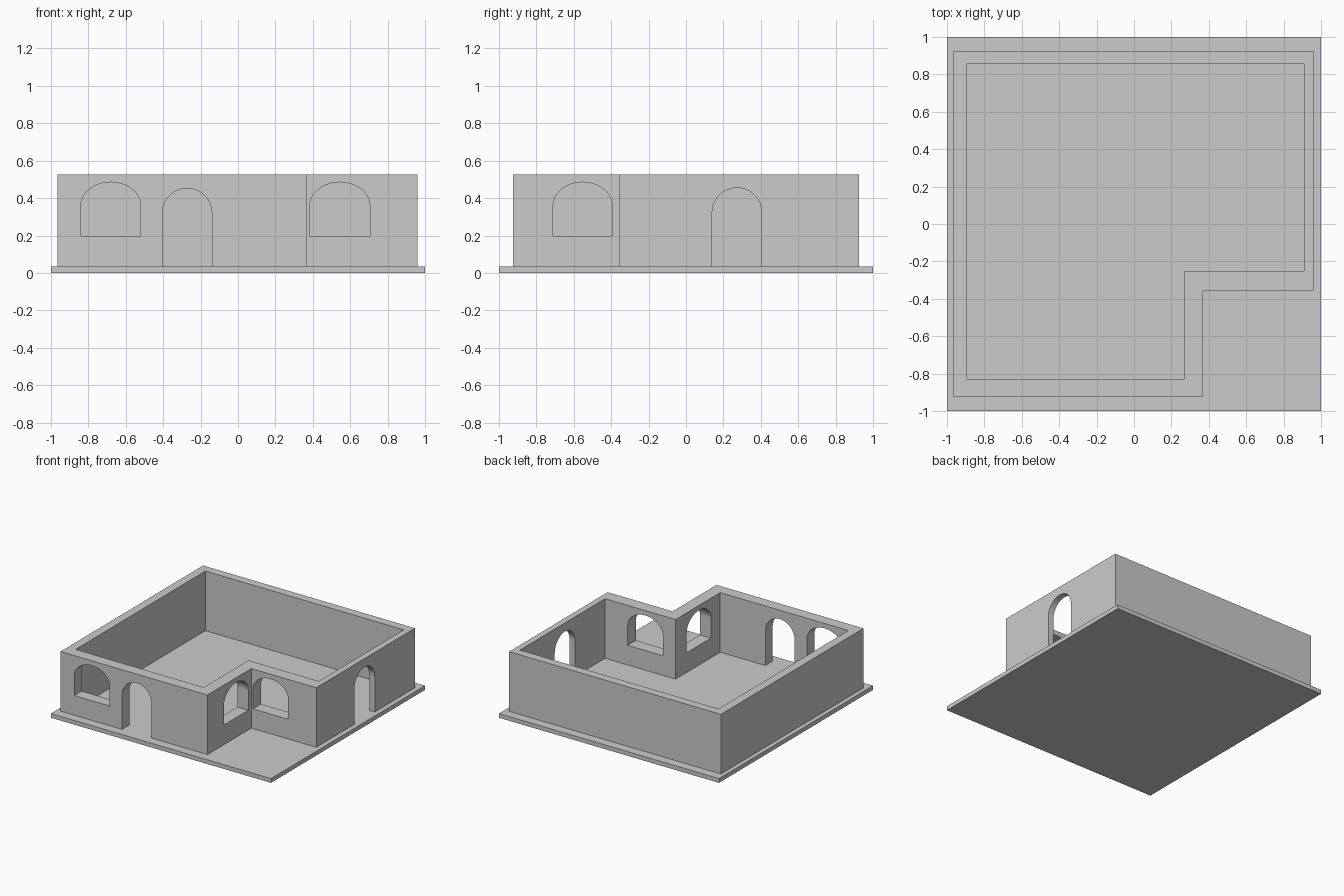
import bpy, bmesh, math
from mathutils import Vector

if "Cube" in bpy.data.objects:
    bpy.data.objects.remove(bpy.data.objects["Cube"])

FLOOR, TOP = 0.035, 0.525
ARC_STEPS = 24


def make_object(name, bm):
    bmesh.ops.recalc_face_normals(bm, faces=bm.faces)
    mesh = bpy.data.meshes.new(name)
    bm.to_mesh(mesh)
    bm.free()
    obj = bpy.data.objects.new(name, mesh)
    bpy.context.collection.objects.link(obj)
    return obj


def extrude_profile(name, points, direction):
    bm = bmesh.new()
    face = bm.faces.new([bm.verts.new(p) for p in points])
    new = bmesh.ops.extrude_face_region(bm, geom=[face], use_keep_orig=True)["geom"]
    bmesh.ops.translate(bm, vec=direction,
                        verts=[v for v in new if isinstance(v, bmesh.types.BMVert)])
    return make_object(name, bm)


def arch_cutter(name, axis, a0, a1, sill, spring, crown, d0, d1):
    """Arched solid spanning a0..a1 along the wall, d0..d1 through it."""
    mid, half = (a0 + a1) / 2, (a1 - a0) / 2
    profile = [(a0, sill), (a1, sill)]
    for i in range(ARC_STEPS + 1):
        t = math.pi * i / ARC_STEPS
        profile.append((mid + half * math.cos(t), spring + (crown - spring) * math.sin(t)))
    if axis == "x":   # wall runs along x
        pts, vec = [(a, d0, z) for a, z in profile], Vector((0, d1 - d0, 0))
    else:             # wall runs along y
        pts, vec = [(d0, a, z) for a, z in profile], Vector((d1 - d0, 0, 0))
    return extrude_profile(name, pts, vec)


# Base slab
extrude_profile("base_slab", [(-1, -1, 0), (1, -1, 0), (1, 1, 0), (-1, 1, 0)],
                Vector((0, 0, FLOOR)))


# Continuous wall ring around the L-shaped plan
def plan(x0, x1, y0, y1, nx, ny):
    return [(x0, y0), (nx, y0), (nx, ny), (x1, ny), (x1, y1), (x0, y1)]


outer = plan(-0.965, 0.96, -0.925, 0.925, 0.37, -0.355)
inner = plan(-0.895, 0.91, -0.83, 0.855, 0.27, -0.25)
bm = bmesh.new()
rings = [[bm.verts.new((x, y, z)) for x, y in loop]
         for loop, z in ((outer, FLOOR), (outer, TOP), (inner, TOP), (inner, FLOOR))]
for r in range(4):
    a, b = rings[r], rings[(r + 1) % 4]
    for i in range(6):
        j = (i + 1) % 6
        bm.faces.new((a[i], a[j], b[j], b[i]))
walls = make_object("walls", bm)

# Arched windows and doorways: axis, span, sill, spring, crown, depth
openings = {
    "front_window": ("x", -0.84, -0.52, 0.197, 0.36, 0.485, -1.0, -0.75),
    "front_door": ("x", -0.405, -0.14, 0.0, 0.32, 0.452, -1.0, -0.75),
    "porch_back_window": ("x", 0.385, 0.705, 0.197, 0.36, 0.485, -0.42, -0.18),
    "porch_side_window": ("y", -0.71, -0.395, 0.197, 0.36, 0.485, 0.2, 0.44),
    "right_door": ("y", 0.14, 0.405, 0.0, 0.322, 0.455, 0.85, 1.05),
}
bpy.context.view_layer.objects.active = walls
for name, spec in openings.items():
    cutter = arch_cutter(name + "_cutter", *spec)
    cutter.hide_render = True
    mod = walls.modifiers.new(name, "BOOLEAN")
    mod.operation = "DIFFERENCE"
    mod.solver = "EXACT"
    mod.object = cutter
    bpy.ops.object.modifier_apply(modifier=mod.name)
    bpy.data.objects.remove(cutter)
